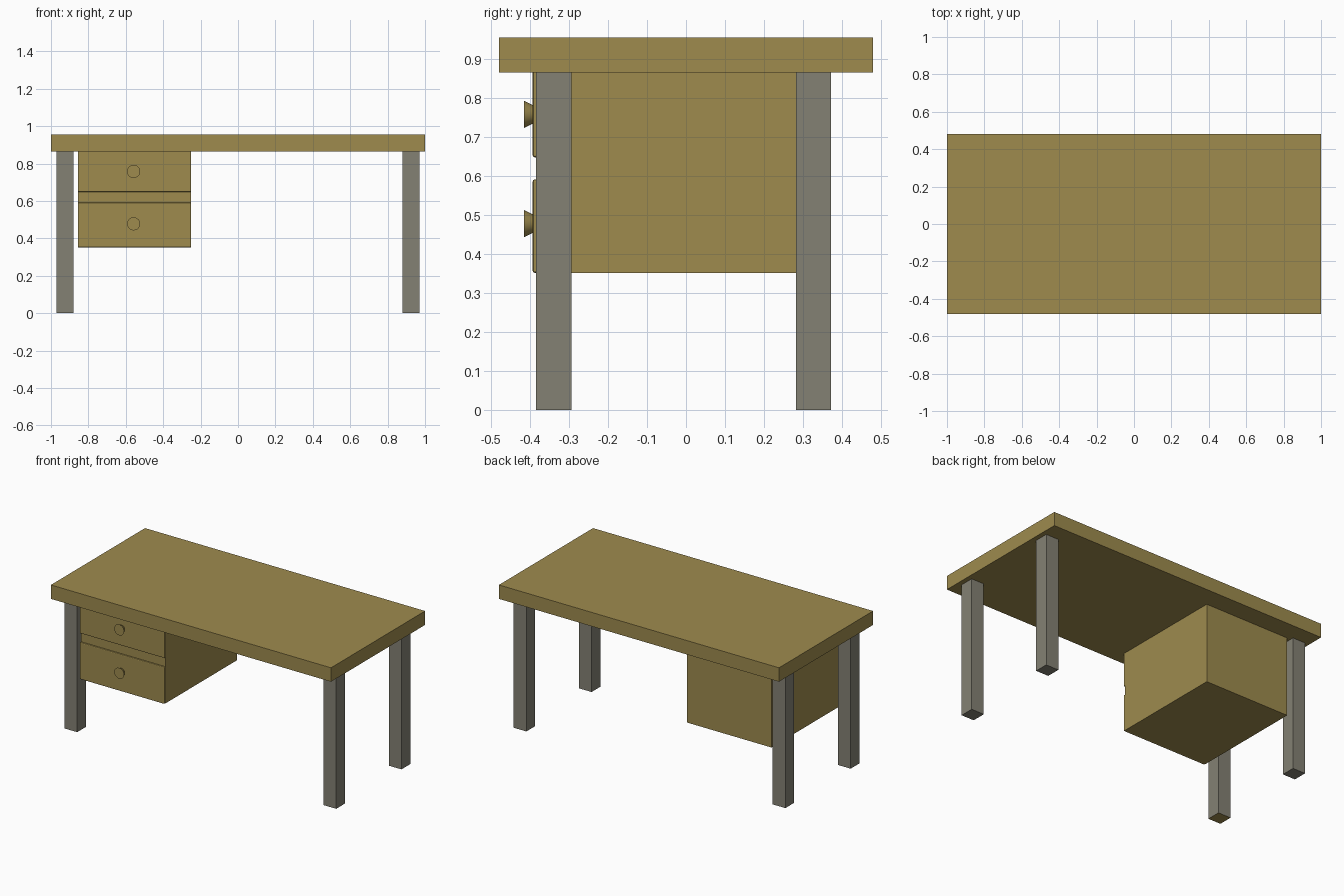
import bpy, math
from mathutils import Matrix

if "Cube" in bpy.data.objects:
    bpy.data.objects.remove(bpy.data.objects["Cube"])


def material(name, rgb):
    m = bpy.data.materials.new(name)
    m.diffuse_color = (*rgb, 1.0)
    m.use_nodes = True
    m.node_tree.nodes["Principled BSDF"].inputs["Base Color"].default_value = m.diffuse_color
    return m


wood = material("tan wood", (0.342, 0.258, 0.076))
grey = material("warm grey", (0.231, 0.220, 0.174))


def box(name, lo, hi, mat):
    bpy.ops.mesh.primitive_cube_add(size=1)
    ob = bpy.context.object
    ob.name = name
    size = [b - a for a, b in zip(lo, hi)]
    mid = [(a + b) / 2 for a, b in zip(lo, hi)]
    ob.data.transform(Matrix.Translation(mid) @ Matrix.Diagonal((*size, 1.0)))
    ob.data.materials.append(mat)
    return ob


# Table top
box("table_top", (-1, -0.48, 0.865), (1, 0.48, 0.955), wood)

# Four square legs
for side, x in (("left", -0.925), ("right", 0.925)):
    for end, y in (("front", -0.339), ("back", 0.327)):
        leg = box(f"{end}_{side}_leg", (x - 0.045, y - 0.045, 0),
                  (x + 0.045, y + 0.045, 0.865), grey)
        if (side, end) == ("left", "front"):
            # this foot has a wood coloured underside
            leg.data.materials.append(wood)
            for p in leg.data.polygons:
                if p.normal.z < -0.5:
                    p.material_index = 1

# Drawer cabinet
box("drawer_cabinet", (-0.855, -0.38, 0.352), (-0.252, 0.35, 0.866), wood)

# Drawer fronts with bevelled edges, and flared knobs
for name, z0, z1, knob_z in (("lower", 0.352, 0.591, 0.478),
                             ("upper", 0.648, 0.887, 0.758)):
    front = box(f"{name}_drawer_front", (-0.856, -0.393, z0),
                (-0.251, -0.379, z1), wood)
    bevel = front.modifiers.new("edge_bevel", "BEVEL")
    bevel.width = 0.005
    bevel.segments = 2

    bpy.ops.mesh.primitive_cone_add(vertices=32, radius1=0.035, radius2=0.023,
                                    depth=0.024, location=(-0.558, -0.403, knob_z),
                                    rotation=(-math.pi / 2, 0, 0))
    knob = bpy.context.object
    knob.name = f"{name}_drawer_knob"
    knob.data.materials.append(wood)
    bpy.ops.object.shade_smooth_by_angle(angle=math.radians(30))
